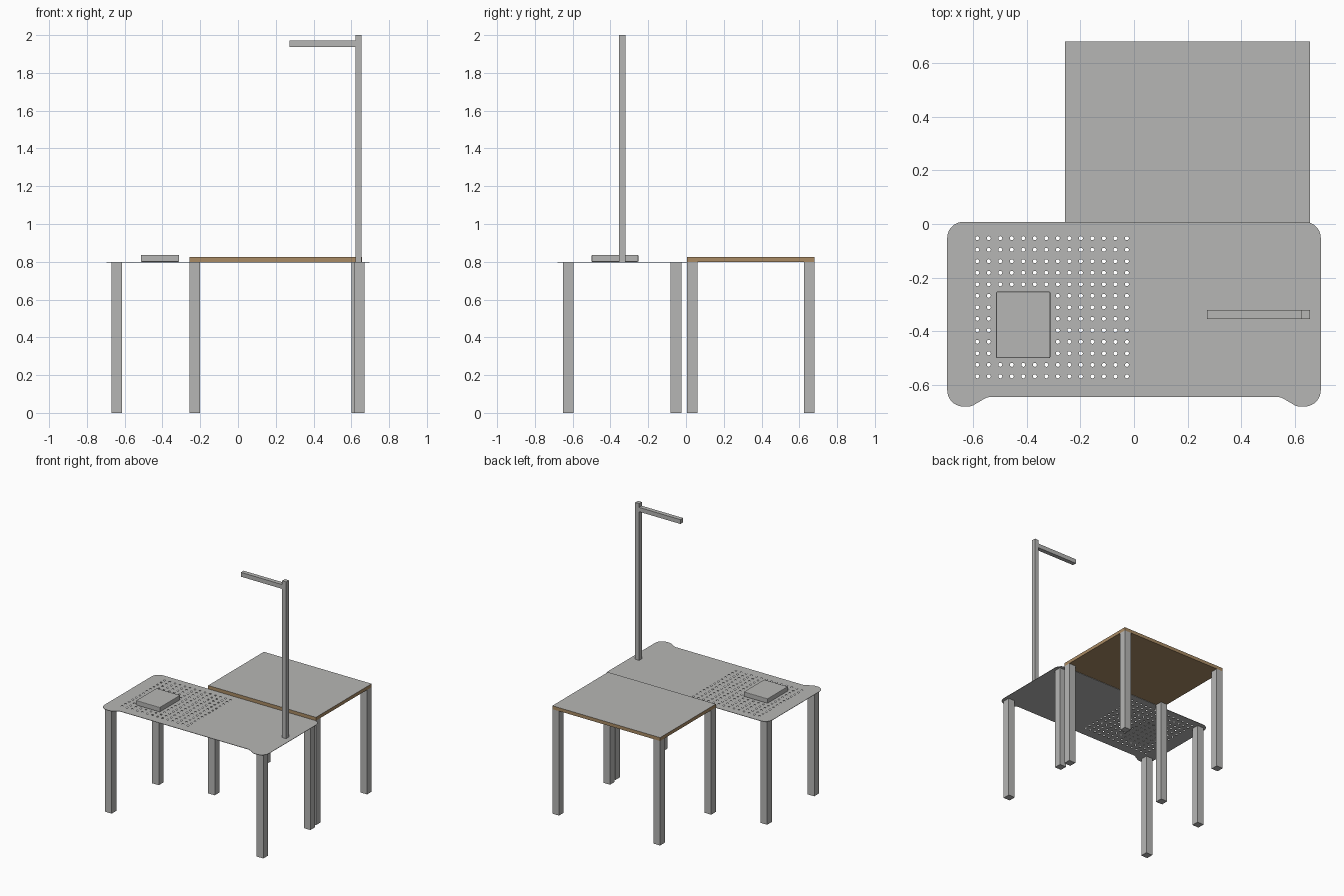
import bpy, bmesh
from math import pi, cos, sin
from mathutils import Vector

if "Cube" in bpy.data.objects:
    bpy.data.objects.remove(bpy.data.objects["Cube"])


def material(name, rgb):
    m = bpy.data.materials.new(name)
    m.use_nodes = True
    m.diffuse_color = (*rgb, 1)
    m.node_tree.nodes["Principled BSDF"].inputs["Base Color"].default_value = (*rgb, 1)
    return m


GREY = material("light grey", (0.47, 0.47, 0.46))
WOOD = material("wood edge", (0.40, 0.26, 0.13))


def add_object(name, bm, *mats):
    mesh = bpy.data.meshes.new(name)
    bm.to_mesh(mesh)
    bm.free()
    for m in mats:
        mesh.materials.append(m)
    obj = bpy.data.objects.new(name, mesh)
    bpy.context.collection.objects.link(obj)
    return obj


def box(name, low, high, *mats):
    low, high = Vector(low), Vector(high)
    bm = bmesh.new()
    bmesh.ops.create_cube(bm, size=1)
    bmesh.ops.scale(bm, vec=high - low, verts=bm.verts)
    bmesh.ops.translate(bm, vec=(low + high) / 2, verts=bm.verts)
    return add_object(name, bm, *mats)


def arc(cx, cy, r, start, end, steps):
    return [(cx + r * cos(start + (end - start) * i / steps),
             cy + r * sin(start + (end - start) * i / steps)) for i in range(steps + 1)]


def add_loop(curve, points):
    spline = curve.splines.new("POLY")
    spline.points.add(len(points) - 1)
    for p, (x, y) in zip(spline.points, points):
        p.co = (x, y, 0, 1)
    spline.use_cyclic_u = True


TOP = 0.80      # height of the thin plate and of all legs
PLATE = 0.003   # plate thickness

# Perforated plate: right half of the outline, mirrored, with round holes
half = [(0.54, -0.645), (0.552, -0.648), (0.60, -0.676), (0.612, -0.68)]
half += arc(0.636, -0.62, 0.06, -pi / 2, 0, 10)
half += arc(0.636, -0.052, 0.06, 0, pi / 2, 10)
outline = half + [(-x, y) for x, y in reversed(half)]

curve = bpy.data.curves.new("plate_profile", "CURVE")
curve.dimensions = "2D"
curve.fill_mode = "BOTH"
curve.extrude = PLATE / 2
add_loop(curve, outline)
for col in range(14):
    for row in range(13):
        hole = arc(-0.584 + col * 0.0429, -0.053 - row * 0.0429, 0.0075, 0, 2 * pi, 12)
        add_loop(curve, hole[:-1])
profile = bpy.data.objects.new("plate_profile", curve)
bpy.context.collection.objects.link(profile)
bpy.context.view_layer.update()
filled = bpy.data.meshes.new_from_object(
    profile.evaluated_get(bpy.context.evaluated_depsgraph_get()))
bpy.data.objects.remove(profile)
bm = bmesh.new()
bm.from_mesh(filled)
bmesh.ops.remove_doubles(bm, verts=bm.verts, dist=0.0001)
bmesh.ops.recalc_face_normals(bm, faces=bm.faces)
bmesh.ops.translate(bm, vec=(0, 0, TOP - PLATE / 2), verts=bm.verts)
for f in bm.faces:
    f.material_index = 0
    f.smooth = False
add_object("perforated_plate", bm, GREY)

# Wooden table top, grey on its upper face only
table = box("rear_table_top", (-0.257, 0.006, TOP), (0.656, 0.68, 0.826), WOOD, GREY)
for face in table.data.polygons:
    face.material_index = 1 if face.normal.z > 0.5 else 0


# Four legs under each table
def legs(name, xs, ys, width):
    for side, x in zip(("right", "left"), xs):
        for end, y in zip(("front", "back"), ys):
            r = width / 2
            box(f"{name}_{end}_{side}_leg", (x - r, y - r, 0),
                (x + r, y + r, TOP - PLATE), GREY)


legs("plate", (-0.642, 0.642), (-0.623, -0.053), 0.056)
legs("rear_table", (-0.229, 0.628), (0.034, 0.652), 0.056)
for obj in bpy.data.objects:
    if obj.name.startswith("rear_table_") and obj.name.endswith("_leg"):
        for v in obj.data.vertices:
            if v.co.z > 0.5:
                v.co.z = TOP

# Tall post with a horizontal arm
box("post", (0.622, -0.354, TOP), (0.655, -0.321, 2.0), GREY)
box("arm", (0.272, -0.354, 1.938), (0.622, -0.321, 1.971), GREY)

# Block resting on the perforated area
block = box("block", (-0.514, -0.50, TOP), (-0.312, -0.252, 0.836), GREY)
bevel = block.modifiers.new("soft_edges", "BEVEL")
bevel.width = 0.004
bevel.segments = 2
